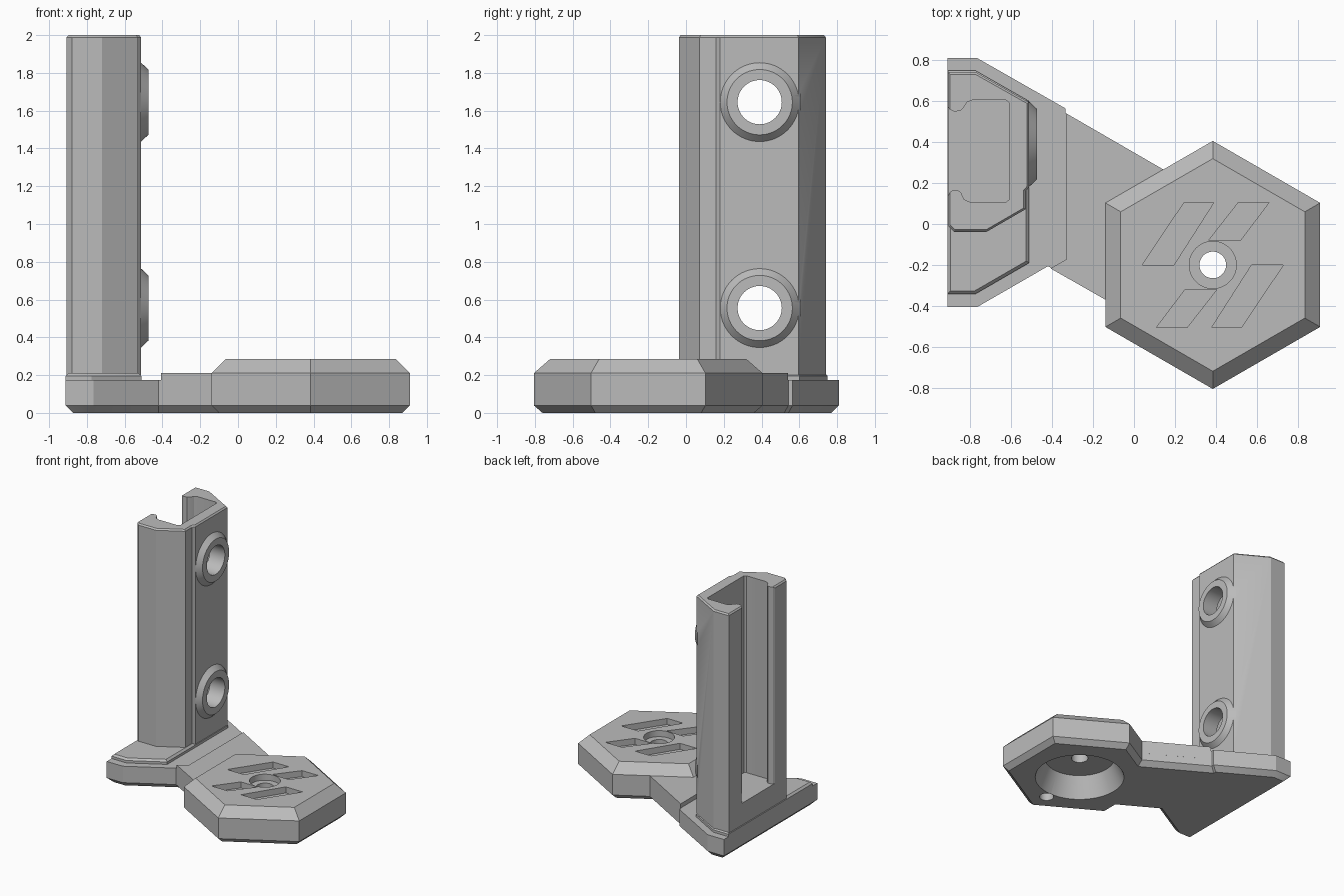
import bpy, bmesh, math
from mathutils import Vector, Matrix

cube = bpy.data.objects.get("Cube")
if cube:
    bpy.data.objects.remove(cube, do_unlink=True)

grey = bpy.data.materials.new("plain_grey")
grey.use_nodes = True
grey.diffuse_color = (0.5, 0.5, 0.5, 1)
grey.node_tree.nodes["Principled BSDF"].inputs["Base Color"].default_value = (0.5, 0.5, 0.5, 1)


def finish(name, bm):
    bmesh.ops.recalc_face_normals(bm, faces=bm.faces)
    mesh = bpy.data.meshes.new(name)
    bm.to_mesh(mesh)
    bm.free()
    mesh.materials.append(grey)
    obj = bpy.data.objects.new(name, mesh)
    bpy.context.collection.objects.link(obj)
    return obj


def inset(pts, t):
    """Offset a counter-clockwise outline inwards by t."""
    out = []
    for i, p in enumerate(pts):
        a = (p - pts[i - 1]).normalized()
        b = (pts[(i + 1) % len(pts)] - p).normalized()
        n, m = Vector((-a.y, a.x)), Vector((-b.y, b.x))
        out.append(p + (n + m) * t / (1 + n.dot(m)))
    return out


def prism(name, outline, levels):
    """Stack of outlines; each level is (height, inset)."""
    pts = [Vector(p) for p in outline]
    area = sum(pts[i - 1].cross(p) for i, p in enumerate(pts))
    if area < 0:
        pts.reverse()
    bm = bmesh.new()
    rings = [[bm.verts.new((p.x, p.y, z)) for p in inset(pts, t)] for z, t in levels]
    for low, high in zip(rings, rings[1:]):
        for i in range(len(pts)):
            bm.faces.new((low[i - 1], low[i], high[i], high[i - 1]))
    bm.faces.new(rings[0])
    bm.faces.new(rings[-1])
    return finish(name, bm)


def cone(name, start, end, r1, r2):
    start, end = Vector(start), Vector(end)
    bm = bmesh.new()
    rot = (end - start).to_track_quat('Z', 'Y').to_matrix().to_4x4()
    bmesh.ops.create_cone(bm, cap_ends=True, segments=64, radius1=r1, radius2=r2,
                          depth=(end - start).length,
                          matrix=Matrix.Translation((start + end) / 2) @ rot)
    return finish(name, bm)


def combine(obj, tools, operation):
    bpy.context.view_layer.objects.active = obj
    for tool in tools:
        mod = obj.modifiers.new("cut", 'BOOLEAN')
        mod.operation, mod.solver, mod.object = operation, 'EXACT', tool
        bpy.ops.object.modifier_apply(modifier=mod.name)
        bpy.data.objects.remove(tool, do_unlink=True)


def smooth(obj):
    bpy.ops.object.select_all(action='DESELECT')
    obj.select_set(True)
    bpy.context.view_layer.objects.active = obj
    bpy.ops.object.shade_smooth_by_angle(angle=math.radians(25))


# Key placement of the hexagonal pad and the arm running from it to the foot
centre = Vector((0.385, -0.2))
along = Vector((math.cos(math.pi / 6), -0.5))
across = Vector((0.5, math.cos(math.pi / 6)))


def arm_point(u, v):
    return centre + along * u + across * v


# Foot, raised plinth, arm and pad, fused into one base
base = prism("base", [(-0.912, 0.81), (-0.912, -0.405), (-0.765, -0.405),
                      (-0.335, -0.157), (-0.335, 0.565), (-0.765, 0.81)],
             [(0, 0.04), (0.04, 0), (0.175, 0)])
plinth = prism("plinth", [(-0.912, 0.75), (-0.912, -0.342), (-0.775, -0.342),
                          (-0.512, -0.19), (-0.512, 0.6), (-0.775, 0.75)],
               [(0.1, 0), (0.195, 0), (0.21, 0.015)])
arm = prism("arm", [arm_point(-1.2, 0.283), arm_point(-1.2, -0.408),
                    arm_point(0, -0.408), arm_point(0, 0.283)],
            [(0, 0.04), (0.04, 0), (0.175, 0)])
arm_top = prism("arm_top", [(-0.33, 0.54), (-0.33, -0.172), (-0.408, -0.217),
                            arm_point(0, -0.408), arm_point(0, 0.283)],
                [(0.1, 0), (0.21, 0)])
hexagon = [centre + 0.606 * Vector((math.sin(k * math.pi / 3), math.cos(k * math.pi / 3)))
           for k in range(6)]
pad = prism("pad", hexagon, [(0, 0.04), (0.04, 0), (0.21, 0), (0.285, 0.075)])
combine(base, [arm, arm_top, pad, plinth], 'UNION')

# Underside pocket, screw hole, counterbore and small blind hole
cx, cy = centre
cutters = [cone("pocket", (cx, cy, -0.01), (cx, cy, 0.17), 0.35, 0.27),
           cone("screw_hole", (cx, cy, 0.1), (cx, cy, 0.4), 0.065, 0.065),
           cone("counterbore", (cx, cy, 0.235), (cx, cy, 0.4), 0.115, 0.115),
           cone("blind_hole", (cx, cy - 0.4, -0.1), (cx, cy - 0.4, 0.1), 0.055, 0.055)]

# Slanted grooves in the pad, paired by a half turn
long_slot = [(-0.345, 0), (-0.19, 0), (0.005, 0.305), (-0.14, 0.305)]
short_slot = [(-0.02, 0.12), (0.135, 0.12), (0.275, 0.305), (0.125, 0.305)]
for slot in (long_slot, short_slot):
    for turn in (1, -1):
        cutters.append(prism("groove", [centre + turn * Vector(p) for p in slot],
                             [(0.235, 0), (0.4, 0)]))
combine(base, cutters, 'DIFFERENCE')
smooth(base)

# Upright channel column
column = prism("column", [(-0.908, 0.74), (-0.908, -0.01), (-0.88, -0.038), (-0.72, -0.038),
                          (-0.53, 0.072), (-0.53, 0.16), (-0.513, 0.18), (-0.513, 0.595),
                          (-0.77, 0.74)],
               [(0.2, 0), (1.988, 0), (2, 0.01)])

# Bosses and bolt holes through the column wall
heights = (0.555, 1.645)
combine(column, [cone("boss", (-0.525, 0.39, z), (-0.475, 0.39, z), 0.22, 0.173)
                 for z in heights], 'UNION')
cuts = [cone("bolt_hole", (-0.75, 0.39, z), (-0.4, 0.39, z), 0.117, 0.117) for z in heights]

# Open channel with rounded retaining lips
cuts.append(prism("channel", [
    (-0.61, 0.12), (-0.61, 0.592), (-0.625, 0.605), (-0.79, 0.605), (-0.815, 0.595),
    (-0.835, 0.565), (-0.85, 0.552), (-0.88, 0.55), (-0.9, 0.56), (-0.912, 0.578),
    (-1, 0.578), (-1, 0.13), (-0.912, 0.13), (-0.9, 0.155), (-0.885, 0.165),
    (-0.86, 0.165), (-0.845, 0.153), (-0.83, 0.12), (-0.8, 0.107), (-0.625, 0.107)],
    [(0.38, 0), (2.1, 0)]))
combine(column, cuts, 'DIFFERENCE')
smooth(column)
